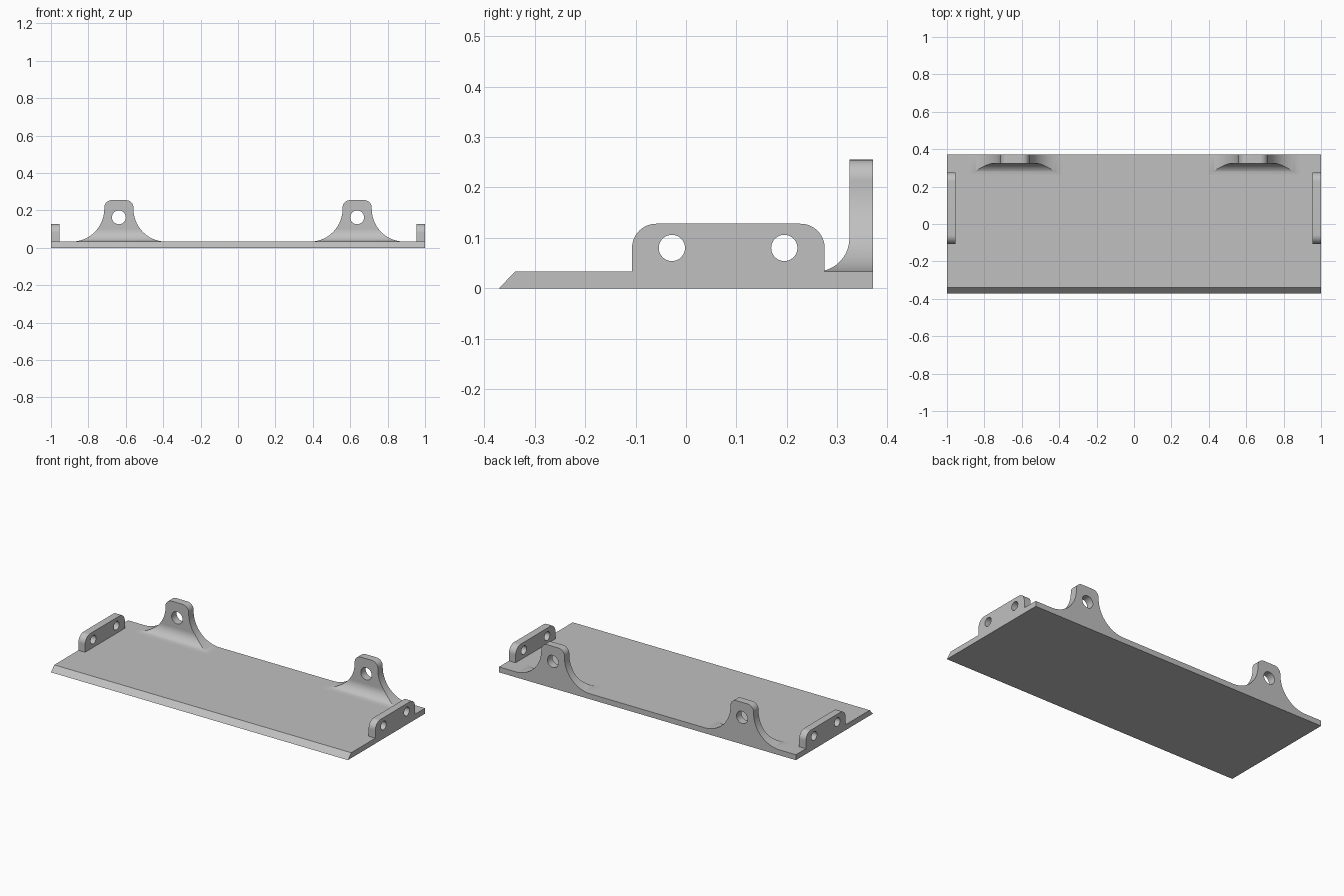
import bpy, bmesh
from math import sin, cos, pi, radians
from mathutils import Vector

cube = bpy.data.objects.get("Cube")
if cube:
    bpy.data.objects.remove(cube, do_unlink=True)

grey = bpy.data.materials.new("plain grey")
grey.use_nodes = True
COLOUR = (0.53, 0.53, 0.53, 1)
grey.diffuse_color = COLOUR
grey.node_tree.nodes["Principled BSDF"].inputs["Base Color"].default_value = COLOUR

HALF_Y, TOP = 0.371, 0.033      # plate half depth and thickness


def arc(u, v, r, start, end, steps=16):
    """Points on an arc, angles in degrees."""
    angles = [radians(start + (end - start) * i / steps) for i in range(steps + 1)]
    return [(u + r * cos(a), v + r * sin(a)) for a in angles]


def prism(name, profile, axis, low, high):
    """Extrude a profile along x (points are y, z) or along y (points are x, z)."""
    def place(p, d):
        return Vector((d, p[0], p[1])) if axis == "x" else Vector((p[0], d, p[1]))
    bm = bmesh.new()
    face = bm.faces.new([bm.verts.new(place(p, low)) for p in profile])
    new = bmesh.ops.extrude_face_region(bm, geom=[face])["geom"]
    moved = [g for g in new if isinstance(g, bmesh.types.BMVert)]
    bmesh.ops.translate(bm, verts=moved, vec=place((0, 0), high - low))
    bmesh.ops.recalc_face_normals(bm, faces=bm.faces)
    mesh = bpy.data.meshes.new(name)
    bm.to_mesh(mesh)
    bm.free()
    mesh.materials.append(grey)
    obj = bpy.data.objects.new(name, mesh)
    bpy.context.collection.objects.link(obj)
    return obj


def activate(obj):
    bpy.ops.object.select_all(action="DESELECT")
    obj.select_set(True)
    bpy.context.view_layer.objects.active = obj


def boolean(obj, cutter, operation):
    """Apply a boolean and discard the cutter."""
    activate(obj)
    mod = obj.modifiers.new("cut", "BOOLEAN")
    mod.operation, mod.object, mod.solver = operation, cutter, "EXACT"
    bpy.ops.object.modifier_apply(modifier=mod.name)
    bpy.data.objects.remove(cutter, do_unlink=True)


def drill(obj, axis, u, v, r, low, high):
    boolean(obj, prism("drill", arc(u, v, r, 0, 360, 40)[:-1], axis, low, high), "DIFFERENCE")


def smooth(obj):
    activate(obj)
    bpy.ops.object.shade_smooth_by_angle(angle=radians(25))


# Base plate with a chamfered front edge
prism("base_plate", [(-HALF_Y, 0), (HALF_Y, 0), (HALF_Y, TOP), (-0.339, TOP)], "x", -1, 1)

for side, s in (("left", 1), ("right", -1)):
    # End bracket: rounded upright with two holes
    y0, y1, z1, r = -0.107, 0.275, 0.128, 0.048
    shape = ([(y0, TOP), (y1, TOP)] + arc(y1 - r, z1 - r, r, 0, 90)
             + arc(y0 + r, z1 - r, r, 90, 180))
    low, high = sorted((s * 0.955, s))
    bracket = prism(side + "_end_bracket", shape, "x", low, high)
    for y in (-0.028, 0.195):
        drill(bracket, "x", y, 0.08, 0.026, low - 0.1, high + 0.1)
    smooth(bracket)

    # Rear lug: rounded top, flared sides
    x, w, z1, r, flare = s * 0.637, 0.078, 0.255, 0.04, 0.175
    front, fillet = 0.324, 0.066
    shape = (arc(x + w + flare, TOP + flare, flare, 270, 180, 24)
             + arc(x + w - r, z1 - r, r, 0, 90) + arc(x - w + r, z1 - r, r, 90, 180)
             + arc(x - w - flare, TOP + flare, flare, 0, -90, 24))
    lug = prism(side + "_rear_lug", shape, "y", front - fillet, HALF_Y)
    # Front fillet of the lug, swept along x
    keep = ([(0.5, -0.1), (0.5, 0.5), (front, 0.5)]
            + arc(front - fillet, TOP + fillet, fillet, 0, -90, 20)
            + [(front - fillet, -0.1)])
    boolean(lug, prism("fillet_shape", keep, "x", x - 0.5, x + 0.5), "INTERSECT")
    drill(lug, "y", x, 0.163, 0.037, 0.2, 0.5)
    smooth(lug)
